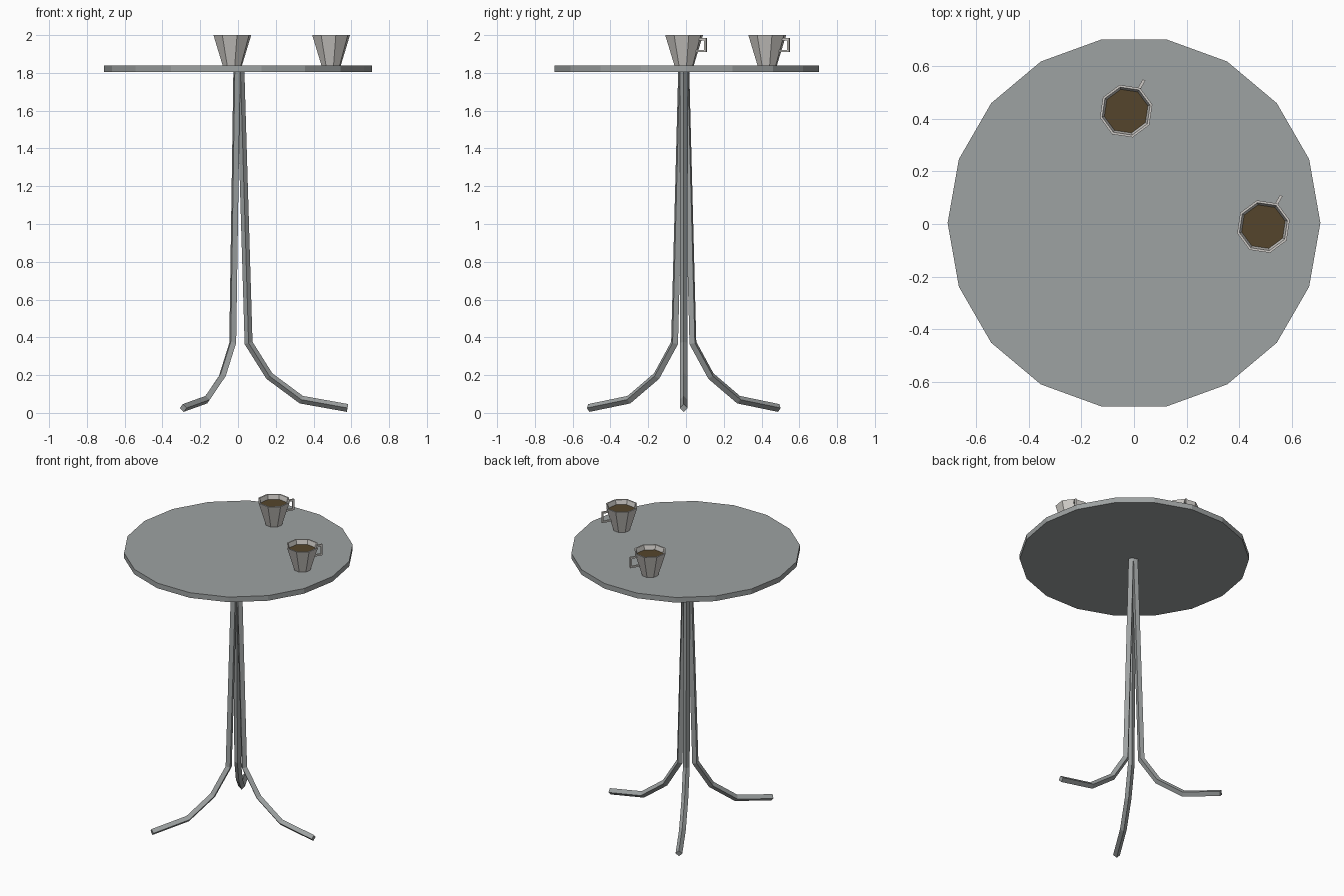
import bpy, bmesh, math
from mathutils import Vector, Matrix

if "Cube" in bpy.data.objects:
    bpy.data.objects.remove(bpy.data.objects["Cube"])


def material(name, rgb):
    m = bpy.data.materials.new(name)
    m.diffuse_color = (*rgb, 1)
    m.use_nodes = True
    m.node_tree.nodes["Principled BSDF"].inputs["Base Color"].default_value = m.diffuse_color
    return m


METAL = material("grey metal", (0.34, 0.36, 0.36))
CHINA = material("off white china", (0.62, 0.60, 0.57))
COFFEE = material("coffee brown", (0.09, 0.06, 0.025))


def make_object(name, bm, mat):
    bmesh.ops.recalc_face_normals(bm, faces=bm.faces[:])
    me = bpy.data.meshes.new(name)
    bm.to_mesh(me)
    bm.free()
    me.materials.append(mat)
    ob = bpy.data.objects.new(name, me)
    bpy.context.collection.objects.link(ob)
    return ob


def lathe(name, profile, sides, turn, centre, mat):
    """Low-poly solid of revolution from (radius, z) rings, capped at both ends."""
    bm = bmesh.new()
    rings = []
    for r, z in profile:
        angles = [math.radians(turn) + 2 * math.pi * i / sides for i in range(sides)]
        rings.append([bm.verts.new((centre[0] + r * math.cos(a),
                                    centre[1] + r * math.sin(a), z)) for a in angles])
    skin(bm, rings)
    return make_object(name, bm, mat)


def skin(bm, rings):
    n = len(rings[0])
    for a, b in zip(rings, rings[1:]):
        for i in range(n):
            j = (i + 1) % n
            bm.faces.new((a[i], a[j], b[j], b[i]))
    bm.faces.new(rings[0][::-1])
    bm.faces.new(rings[-1])


def bar(name, path, radius, turn, angle, centre, mat):
    """Four-sided bar swept with mitred bends along an (outward, z) path turned to an angle."""
    bm = bmesh.new()
    pts = [Vector((x, 0, z)) for x, z in path]
    side = Vector((0, 1, 0))
    rings = []
    for i, p in enumerate(pts):
        d0 = (p - pts[max(i - 1, 0)]).normalized()
        d1 = (pts[min(i + 1, len(pts) - 1)] - p).normalized()
        t = (d0 + d1).normalized()
        ends = i in (0, len(pts) - 1)
        stretch = 1 if ends else 1 / max(t.dot(d1), 0.3)
        up = side.cross(t)
        ring = []
        for k in range(4):
            a = math.radians(turn + 90 * k)
            ring.append(bm.verts.new(p + side * radius * math.cos(a)
                                     + up * radius * stretch * math.sin(a)))
        rings.append(ring)
    skin(bm, rings)
    bm.transform(Matrix.Translation((*centre, 0)) @ Matrix.Rotation(math.radians(angle), 4, 'Z'))
    return make_object(name, bm, mat)


# Round top
lathe("table_top", [(0.71, 1.805), (0.71, 1.84)], 18, 0, (0, 0.004), METAL)

# Three bent legs with diamond section
LEG = [(0.013, 1.806), (0.056, 0.37), (0.166, 0.195), (0.335, 0.07), (0.58, 0.026)]
for i in range(3):
    bar(f"leg_{i + 1}", LEG, 0.021, 0, 120 * i, (0, -0.012), METAL)

# Two cups with coffee and square handles
CUP = [(0.053, 1.84), (0.103, 2.0), (0.094, 2.0), (0.084, 1.965)]
HANDLE = [(0.088, 1.978), (0.131, 1.978), (0.131, 1.915), (0.07, 1.915)]
for i, c in enumerate([(-0.03, 0.43), (0.493, -0.01)], 1):
    lathe(f"cup_{i}", CUP, 8, 14, c, CHINA)
    lathe(f"coffee_{i}", [(0.083, 1.966), (0.0855, 1.97)], 8, 14, c, COFFEE)
    bar(f"cup_handle_{i}", HANDLE, 0.008, 45, 60, c, CHINA)
